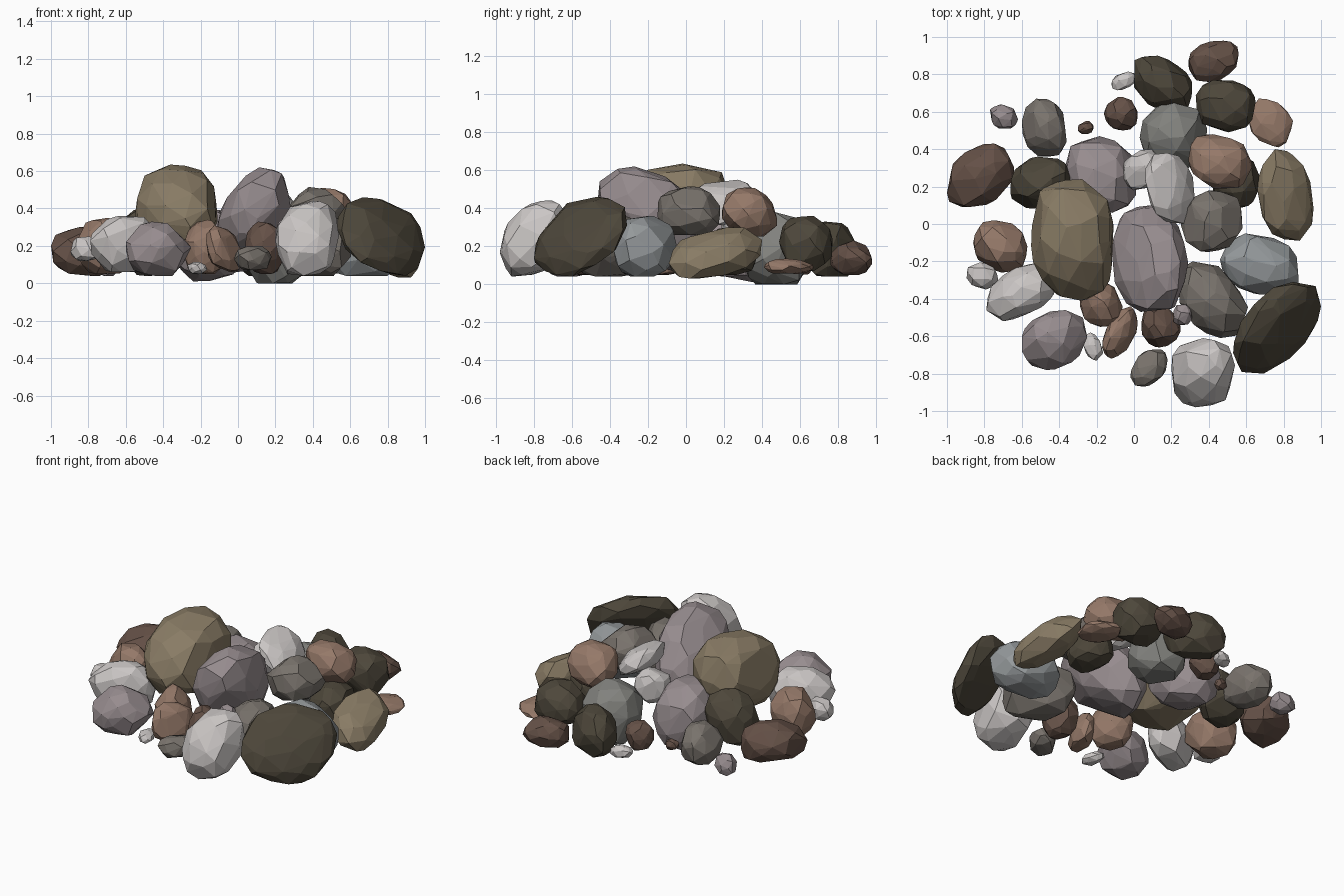
import bpy, bmesh, math, random
from mathutils import Vector, Matrix

if "Cube" in bpy.data.objects:
    bpy.data.objects.remove(bpy.data.objects["Cube"])

random.seed(11)


def material(name, r, g, b):
    m = bpy.data.materials.new(name)
    m.diffuse_color = (r, g, b, 1)
    m.use_nodes = True
    m.node_tree.nodes["Principled BSDF"].inputs["Base Color"].default_value = m.diffuse_color
    return m


DARK = material("dark_olive_stone", .075, .063, .043)
UMBER = material("umber_stone", .13, .082, .063)
RUST = material("rust_stone", .30, .19, .14)
TAN = material("tan_stone", .25, .20, .13)
MAUVE = material("mauve_stone", .31, .265, .275)
PALE = material("pale_stone", .60, .57, .56)
TAUPE = material("taupe_stone", .19, .17, .15)
SLATE = material("slate_stone", .30, .32, .33)
GREY = material("grey_stone", .22, .22, .205)


# One faceted rock filling a box; rxy, rxz, ryz lean its long axis (-1..1)
def rock(name, mat, xs, ys, zs, rxy=0, rxz=0, ryz=0, n=48):
    spin = random.uniform(0, 6.28)
    pts = []
    for i in range(n):
        z = 1 - 2 * (i + .5) / n
        a = spin + i * 2.39996
        r = math.sqrt(1 - z * z)
        v = Vector((r * math.cos(a), r * math.sin(a), z))
        v += Vector([random.uniform(-.15, .15) for _ in range(3)])
        # slightly boxy rather than round
        v /= sum(abs(c) ** 2.35 for c in v) ** (1 / 2.35)
        pts.append(v * random.uniform(.96, 1.03))
    # chip flat faces into the stone
    cuts = [Vector((0, 0, -1))] + [Vector([random.gauss(0, 1) for _ in range(3)]).normalized()
                                   for _ in range(5)]
    for c in cuts:
        d = random.uniform(.82, .92)
        for v in pts:
            k = v.dot(c) - d
            if k > 0:
                v -= c * k
    # lean, then fit to the box
    l22 = math.sqrt(1 - rxy * rxy)
    l32 = (ryz - rxz * rxy) / l22
    l33 = math.sqrt(max(.05, 1 - rxz * rxz - l32 * l32))
    lean = Matrix(((1, 0, 0), (rxy, l22, 0), (rxz, l32, l33)))
    pts = [lean @ v for v in pts]
    for axis, (lo, hi) in enumerate((xs, ys, zs)):
        a = min(v[axis] for v in pts)
        b = max(v[axis] for v in pts)
        for v in pts:
            v[axis] = lo + (v[axis] - a) / (b - a) * (hi - lo)
    centre = Vector([(s[0] + s[1]) / 2 for s in (xs, ys, zs)])
    bm = bmesh.new()
    for v in pts:
        bm.verts.new(v - centre)
    bmesh.ops.convex_hull(bm, input=bm.verts)
    loose = [v for v in bm.verts if not v.link_faces]
    bmesh.ops.delete(bm, geom=loose, context='VERTS')
    bmesh.ops.dissolve_limit(bm, angle_limit=math.radians(4), verts=bm.verts, edges=bm.edges)
    bmesh.ops.recalc_face_normals(bm, faces=bm.faces)
    me = bpy.data.meshes.new(name)
    bm.to_mesh(me)
    bm.free()
    me.materials.append(mat)
    ob = bpy.data.objects.new(name, me)
    ob.location = centre
    bpy.context.collection.objects.link(ob)


# Large stones on top and in the middle
rock("top_tan_boulder", TAN, (-.55, -.11), (-.41, .24), (.16, .635), -.1, 0, .2, 64)
rock("centre_mauve_boulder", MAUVE, (-.12, .29), (-.47, .10), (.06, .62), -.1, .25, -.35, 56)
rock("back_left_mauve_rock", MAUVE, (-.37, .01), (.06, .47), (.01, .40), -.15, 0, -.2)
rock("back_grey_rock", GREY, (.03, .39), (.29, .65), (.0, .38))
rock("upper_taupe_rock", TAUPE, (.25, .58), (-.15, .18), (.26, .515), .1)
rock("upper_rust_rock", RUST, (.29, .63), (.19, .48), (.25, .51), -.15, 0, -.1)
rock("upper_pale_rock", PALE, (.06, .33), (.0, .38), (.31, .55), -.25, -.6, .1)
rock("small_upper_pale_rock", PALE, (-.06, .15), (.18, .40), (.23, .44), .1)

# Right side
rock("right_dark_boulder", DARK, (.53, 1.0), (-.8, -.31), (.04, .46), .5, -.3, .42, 60)
rock("right_slate_rock", SLATE, (.46, .88), (-.38, -.05), (.04, .36), -.2)
rock("right_taupe_rock", TAUPE, (.24, .61), (-.61, -.20), (.04, .38), -.3)
rock("right_tan_rock", TAN, (.66, .96), (-.09, .40), (.03, .30), -.2, -.4, .3)
rock("right_inner_dark_rock", DARK, (.42, .67), (.08, .38), (.05, .30))
rock("flat_rust_rock", RUST, (.61, .85), (.41, .67), (.055, .135), -.3)

# Back row
rock("back_dark_rock", DARK, (0, .31), (.61, .90), (.04, .33), -.3)
rock("back_right_dark_rock", DARK, (.33, .65), (.49, .77), (.07, .36), -.05)
rock("rear_umber_rock", UMBER, (.29, .56), (.76, .98), (.05, .23), .25)
rock("back_small_umber_rock", UMBER, (-.16, .02), (.50, .68), (.05, .23))
rock("back_pale_pebble", PALE, (-.12, .01), (.715, .815), (.05, .13), .4, n=28)
rock("back_rust_pebble", UMBER, (-.30, -.215), (.48, .55), (.06, .13), .2, n=24)
rock("back_left_taupe_rock", TAUPE, (-.60, -.36), (.36, .67), (.04, .30), -.1)
rock("back_left_mauve_pebble", MAUVE, (-.77, -.62), (.51, .64), (.04, .17), -.2, n=28)

# Left side
rock("left_umber_rock", UMBER, (-1.0, -.64), (.09, .43), (.04, .30), .35)
rock("left_dark_rock", DARK, (-.66, -.33), (.08, .36), (.06, .41), .1, .1)
rock("left_rust_rock", RUST, (-.86, -.57), (-.26, .02), (.05, .35), -.15)
rock("left_pale_rock", PALE, (-.79, -.41), (-.52, -.21), (.06, .36), .4)
rock("left_pale_pebble", PALE, (-.895, -.725), (-.35, -.205), (.12, .25), -.15, n=28)

# Front row
rock("front_mauve_rock", MAUVE, (-.60, -.25), (-.78, -.46), (.04, .33), .15)
rock("front_pale_rock", PALE, (.20, .54), (-.98, -.61), (.04, .44), .05, .1, .25)
rock("front_inner_rust_rock", RUST, (-.29, -.06), (-.55, -.30), (.05, .34), -.15)
rock("front_lean_rust_rock", RUST, (-.17, .02), (-.72, -.44), (.06, .31), .5, -.3, -.1)
rock("front_umber_rock", UMBER, (.04, .25), (-.66, -.43), (.05, .33), -.1)
rock("front_taupe_pebble", TAUPE, (-.02, .18), (-.87, -.67), (.07, .20), .3, n=34)
rock("front_pale_pebble", PALE, (-.27, -.165), (-.73, -.58), (.05, .115), -.3, n=28)
rock("front_mauve_pebble", MAUVE, (.21, .31), (-.54, -.43), (.25, .35), n=24)
